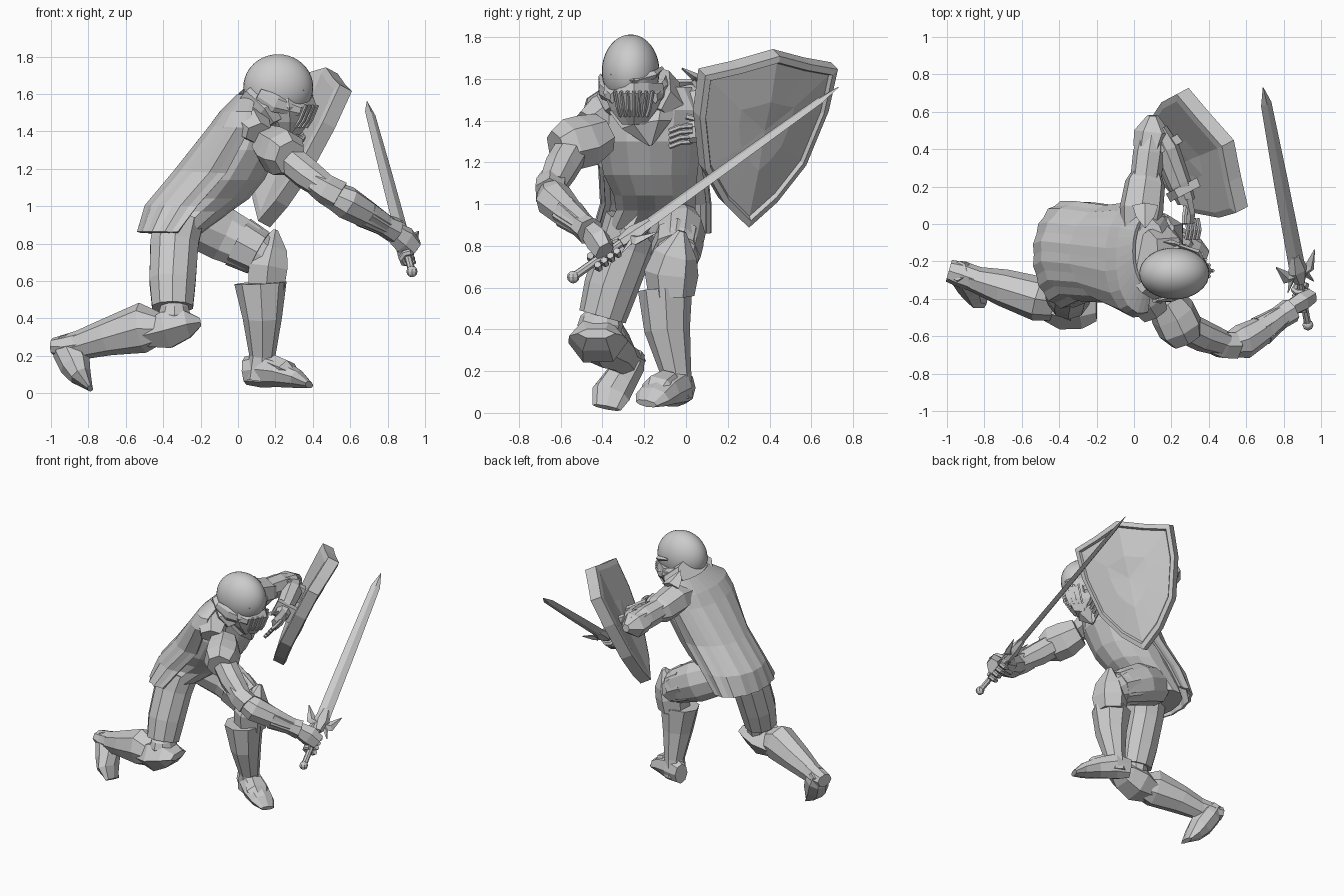
import bpy
import bmesh
import math
from mathutils import Vector

default_cube = bpy.data.objects.get("Cube")
if default_cube:
    bpy.data.objects.remove(default_cube, do_unlink=True)

X_AXIS, Y_AXIS, Z_AXIS = Vector((1, 0, 0)), Vector((0, 1, 0)), Vector((0, 0, 1))


def loft(name, rings, closed=True):
    """Skin a list of point rings; closed rings get fan caps at both ends."""
    bm = bmesh.new()
    rows = [[bm.verts.new(point) for point in ring] for ring in rings]
    count = len(rows[0])
    for low, high in zip(rows, rows[1:]):
        for i in range(count if closed else count - 1):
            j = (i + 1) % count
            bm.faces.new((low[i], low[j], high[j], high[i]))
    if closed:
        for row in (rows[0], rows[-1]):
            centre = bm.verts.new(sum((v.co for v in row), Vector()) / count)
            for i in range(count):
                bm.faces.new((row[i], row[(i + 1) % count], centre))
    bmesh.ops.recalc_face_normals(bm, faces=bm.faces)
    mesh = bpy.data.meshes.new(name)
    bm.to_mesh(mesh)
    bm.free()
    obj = bpy.data.objects.new(name, mesh)
    bpy.context.collection.objects.link(obj)
    return obj


def limb(name, stations, sides=8, across=Y_AXIS, turn=0.0):
    """Loft along stations of (position, radius along 'across', other radius)."""
    points = [Vector(station[0]) for station in stations]
    rings = []
    for i, (_, wide, deep) in enumerate(stations):
        tangent = (points[min(i + 1, len(points) - 1)] - points[max(i - 1, 0)]).normalized()
        a = (across - tangent * across.dot(tangent)).normalized()
        b = tangent.cross(a)
        angles = [math.tau * k / sides + turn for k in range(sides)]
        rings.append([points[i] + a * wide * math.cos(t) + b * deep * math.sin(t) for t in angles])
    return loft(name, rings)


def rod(name, points, radius, sides=6, across=Z_AXIS):
    return limb(name, [(p, radius, radius) for p in points], sides, across)


def ball(name, location, radii, segments=10, rings=6):
    bpy.ops.mesh.primitive_uv_sphere_add(segments=segments, ring_count=rings, location=location)
    obj = bpy.context.object
    obj.name = name
    obj.scale = radii
    return obj


def oval(z, back, front, right, left, angles, ripple=0.0):
    cx, cy, rx, ry = (back + front) / 2, (right + left) / 2, (front - back) / 2, (left - right) / 2
    ring = []
    for k, t in enumerate(angles):
        grow = 1 + ripple * (-1) ** k
        ring.append(Vector((cx + rx * grow * math.cos(t), cy + ry * grow * math.sin(t), z)))
    return ring


# Torso armour and gorget
full_turn = [math.tau * k / 14 for k in range(14)]
torso = [(.85, -.48, -.2, -.4, .06), (.97, -.45, -.04, -.34, .05), (1.04, -.41, .06, -.35, .05),
         (1.14, -.34, .14, -.4, .06), (1.3, -.23, .22, -.43, .08), (1.45, -.12, .23, -.42, .09),
         (1.56, -.01, .17, -.34, .03)]
loft("torso", [oval(*row, full_turn) for row in torso])
limb("gorget", [((.06, -.2, 1.6), .17, .1), ((.16, -.22, 1.5), .21, .12), ((.2, -.23, 1.43), .16, .1)])
limb("gorget_point", [((.19, -.2, 1.46), .17, .07), ((.23, -.19, 1.38), .12, .06), ((.23, -.17, 1.28), .01, .01)], 6)

# Cape wrapped round the back, rippling towards the hem
back_arc = [math.radians(75 + 210 * k / 18) for k in range(19)]
cape = [(.86, -.53, -.2, -.44, .11, .025), (1, -.49, -.06, -.4, .11, .02), (1.18, -.34, .1, -.41, .09, .015),
        (1.42, -.15, .19, -.49, .11, .01), (1.5, -.09, .17, -.47, .1, .005), (1.59, .0, .15, -.33, .04, 0)]
cape_sheet = loft("cape", [oval(*row[:5], back_arc, row[5]) for row in cape], closed=False)
solid = cape_sheet.modifiers.new("thickness", 'SOLIDIFY')
solid.thickness = .02
solid.offset = 0

# Helmet dome
dome = ball("helmet_dome", (.215, -.265, 1.635), (.187, .138, .177), 32, 20)
bpy.ops.object.shade_smooth_by_angle()

# Pointed face guard with slats, brows and hinges
FACE_Y = -.25


def face_ring(z, back, front, wide):
    half = [(back, .8), ((back + front) / 2, 1), (front - .05, .5)]
    ring = [(x, FACE_Y + wide * f, z) for x, f in half] + [(front, FACE_Y, z)]
    return ring + [(x, FACE_Y - wide * f, z) for x, f in reversed(half)]


guard_rows = [(1.58, .13, .405, .14), (1.53, .13, .42, .145), (1.45, .17, .385, .11), (1.38, .23, .33, .055)]
loft("face_guard", [face_ring(*row) for row in guard_rows])
for k in range(-3, 4):
    offset, setback = k * .03, abs(k) * .02
    rod("face_slat", [(.425 - setback, FACE_Y + offset, 1.54), (.392 - setback, FACE_Y + offset * .85, 1.46),
                      (.365 - setback, FACE_Y + offset * .7, 1.42)], .009, 4, Y_AXIS)
for side in (-1, 1):
    limb("brow", [((.39, FACE_Y, 1.59), .02, .015), ((.34, FACE_Y + side * .1, 1.62), .02, .015),
                  ((.24, FACE_Y + side * .135, 1.65), .01, .01)], 4, Z_AXIS)
    limb("visor_hinge", [((.11, FACE_Y + side * .16, 1.6), .03, .01), ((.2, FACE_Y + side * .15, 1.55), .05, .018),
                         ((.33, FACE_Y + side * .1, 1.51), .03, .015)], 6, Z_AXIS)

# Sword-side arm
limb("sword_shoulder_plate", [((.03, -.3, 1.49), .08, .1), ((.07, -.41, 1.43), .09, .11), ((.11, -.48, 1.39), .06, .08)], 6, Z_AXIS)
limb("sword_pauldron", [((.16, -.4, 1.34), .1, .1), ((.21, -.48, 1.3), .13, .125),
                        ((.25, -.56, 1.28), .13, .125), ((.28, -.62, 1.26), .095, .09)], 7, Z_AXIS)
limb("sword_upper_arm", [((.25, -.54, 1.27), .085, .085), ((.37, -.6, 1.17), .085, .085),
                         ((.48, -.64, 1.09), .07, .07)], 8, Z_AXIS)
limb("sword_elbow_guard", [((.41, -.63, 1.13), .07, .065), ((.47, -.645, 1.09), .08, .08),
                           ((.54, -.65, 1.05), .085, .08)], 6, Z_AXIS)
limb("sword_forearm", [((.49, -.65, 1.07), .07, .06), ((.58, -.63, 1.02), .09, .095),
                       ((.7, -.56, .95), .075, .075), ((.82, -.47, .88), .055, .055)], 8, Z_AXIS)
limb("sword_cuff", [((.68, -.57, .96), .08, .085), ((.78, -.5, .9), .06, .065), ((.84, -.46, .87), .07, .07)], 7, Z_AXIS)
limb("sword_palm", [((.82, -.46, .87), .055, .045), ((.89, -.42, .82), .075, .055), ((.94, -.39, .77), .06, .045)], 6, Z_AXIS)

# Sword, laid out along its own axis
pommel, tip = Vector((.93, -.54, .65)), Vector((.69, .73, 1.56))
along = (tip - pommel).normalized()
level = (X_AXIS - along * X_AXIS.dot(along)).normalized()
flat = (level * .87 + along.cross(level) * .5).normalized()
edge = along.cross(flat)


def on_sword(t, sideways=0.0):
    return pommel.lerp(tip, t) + flat * sideways


ball("pommel", pommel, (.03, .03, .03), 8, 6)
rod("grip", [pommel, on_sword(.24)], .02, 8, flat)
limb("blade", [(on_sword(.23), .048, .014), (on_sword(.6), .042, .013),
               (on_sword(.93), .032, .01), (tip, .002, .002)], 4, flat)
limb("guard_block", [(on_sword(.18), .03, .03), (on_sword(.23), .06, .035), (on_sword(.29), .03, .02)], 6, flat)
for side in (-1, 1):
    limb("guard_arm", [(on_sword(.21), .03, .02), (on_sword(.22, side * .07), .035, .02),
                       (on_sword(.28, side * .12), .003, .003)], 4, along)
    limb("guard_spur", [(on_sword(.22, side * .03), .025, .015), (on_sword(.16, side * .08), .003, .003)], 4, along)
for i in range(4):
    centre = on_sword(.08 + i * .024)
    bend = [.9 * k for k in range(6)]
    rod("sword_finger", [centre + (flat * math.cos(a) + edge * math.sin(a)) * .038 for a in bend], .018, 6, along)

# Shield, laid out in its own plane
shield_top = Vector((.45, .41, 1.63))
wide_dir = Vector((-.32, .64, .03)).normalized()
tall_dir = Vector((.32, .13, .725)).normalized()
out_dir = Vector((.8, .42, -.43)).normalized()
half_outline = [(.19, .045), (.355, 0), (.345, -.22), (.27, -.5), (.14, -.68)]
outline = [(0, .11)] + half_outline + [(0, -.8)] + [(-u, v) for u, v in reversed(half_outline)]


def shield_ring(scale, lift):
    ring = []
    for u, v in outline:
        u, v = u * scale, (v + .3) * scale - .3
        bulge = .05 * (1 - abs(u) / .36)
        ring.append(shield_top + wide_dir * u + tall_dir * v + out_dir * (bulge + lift))
    return ring


loft("shield", [shield_ring(*row) for row in
                [(.3, -.09), (.9, -.09), (1, -.08), (1, 0), (.92, .005), (.89, -.015), (.4, -.005)]])

# Shield-side arm
limb("shield_pauldron", [((.03, -.04, 1.48), .08, .1), ((.04, .08, 1.48), .11, .12),
                         ((.06, .22, 1.45), .1, .11), ((.07, .28, 1.44), .07, .08)], 7, Z_AXIS)
limb("pauldron_wing", [((.06, .1, 1.58), .07, .03), ((.06, .04, 1.61), .05, .02), ((.06, -.02, 1.65), .004, .004)], 4, X_AXIS)
limb("shield_upper_arm", [((.05, .15, 1.46), .08, .08), ((.08, .38, 1.44), .085, .085), ((.1, .5, 1.42), .07, .07)], 8, X_AXIS)
limb("shield_elbow_guard", [((.08, .4, 1.43), .085, .085), ((.1, .49, 1.42), .1, .09), ((.1, .58, 1.43), .03, .03)], 6, X_AXIS)
limb("shield_forearm", [((.12, .5, 1.42), .06, .06), ((.17, .4, 1.41), .075, .075),
                        ((.24, .22, 1.38), .06, .065), ((.28, .12, 1.36), .045, .05)], 8, Z_AXIS)
limb("shield_palm", [((.28, .14, 1.37), .045, .035), ((.3, .06, 1.35), .055, .03), ((.3, .01, 1.34), .05, .025)], 6, Z_AXIS)
for i in range(4):
    x, z = .28 + i * .02, 1.3 + i * .025
    rod("shield_finger", [(x, .03, z), (x + .01, -.03, z - .005), (x, -.08, z - .025)], .013)
rod("shield_thumb", [(.28, .1, 1.38), (.27, .04, 1.41), (.27, .0, 1.42)], .015)
for centre in (Vector((.17, .42, 1.41)), Vector((.26, .18, 1.37))):
    limb("shield_strap", [(centre - out_dir * .07, .08, .035), (centre + out_dir * .13, .08, .035)],
         4, Z_AXIS, math.pi / 4)

# Kneeling leg
limb("back_thigh", [((-.32, -.25, .92), .14, .14), ((-.34, -.29, .8), .135, .135),
                    ((-.35, -.36, .6), .13, .13), ((-.35, -.4, .46), .115, .115)], 10)
ball("back_knee_joint", (-.34, -.41, .42), (.09, .11, .09))
limb("back_knee_guard", [((-.5, -.4, .31), .1, .07), ((-.38, -.42, .34), .145, .115),
                         ((-.27, -.43, .37), .13, .085), ((-.2, -.43, .38), .09, .025)], 6)
limb("back_greave", [((-.42, -.42, .34), .1, .09), ((-.51, -.4, .35), .12, .135),
                     ((-.7, -.34, .3), .1, .1), ((-.87, -.29, .25), .065, .075)], 8)
limb("back_boot_shaft", [((-.8, -.31, .27), .07, .08), ((-.92, -.27, .25), .07, .065), ((-.99, -.25, .25), .06, .045)], 8)
limb("back_boot", [((-.94, -.25, .29), .055, .05), ((-.91, -.27, .23), .075, .085), ((-.87, -.32, .15), .085, .085),
                   ((-.84, -.36, .09), .095, .06), ((-.79, -.38, .025), .07, .015)], 8)

# Planted leg
limb("front_thigh", [((-.24, -.08, .92), .13, .14), ((-.08, -.03, .85), .125, .15),
                     ((.06, -.04, .78), .115, .13), ((.16, -.05, .71), .1, .1)], 10)
limb("thigh_cuff", [((.0, -.04, .81), .125, .14), ((.11, -.05, .75), .12, .125)], 8)
limb("front_knee_guard", [((.15, -.07, .56), .11, .11), ((.16, -.07, .67), .13, .12),
                          ((.18, -.05, .76), .105, .095), ((.2, -.02, .87), .02, .015)], 6)
limb("front_greave", [((.12, -.1, .59), .13, .14), ((.13, -.09, .4), .11, .105),
                      ((.13, -.05, .2), .075, .07), ((.12, -.04, .07), .075, .08)], 8)
limb("front_boot", [((.04, .0, .12), .05, .075), ((.13, -.04, .125), .08, .095), ((.23, -.11, .105), .095, .075),
                    ((.32, -.16, .075), .09, .05), ((.38, -.19, .045), .055, .018)], 8)
limb("front_boot_plate", [((.19, -.08, .15), .07, .06), ((.26, -.13, .12), .09, .06), ((.3, -.15, .1), .07, .03)], 6)
